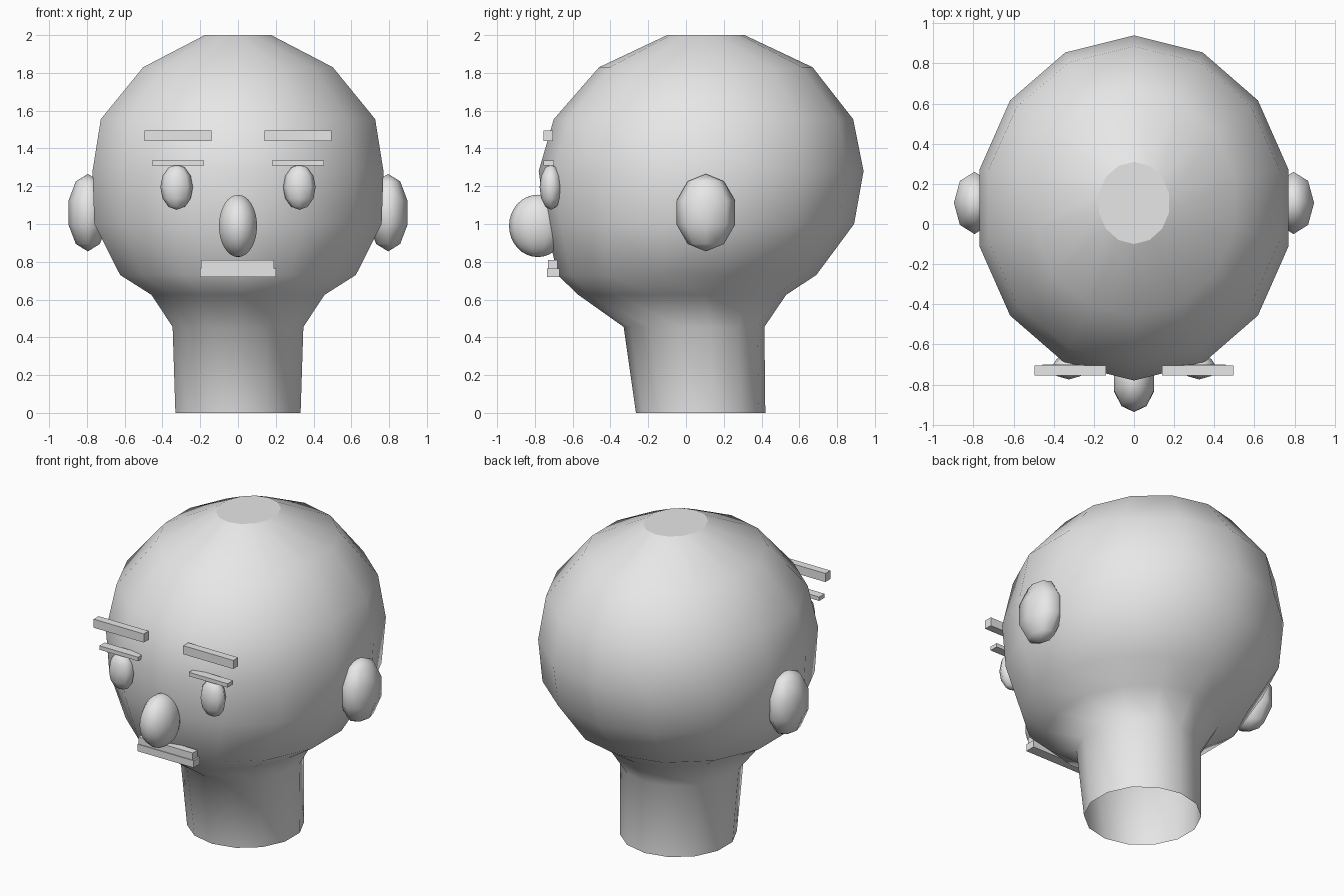
import bpy, bmesh, math

cube = bpy.data.objects.get("Cube")
if cube:
    bpy.data.objects.remove(cube, do_unlink=True)

grey = bpy.data.materials.new("plain grey")
grey.use_nodes = True
grey.diffuse_color = (0.8, 0.8, 0.8, 1)
grey.node_tree.nodes["Principled BSDF"].inputs["Base Color"].default_value = grey.diffuse_color


def finish(name, bm, smooth):
    bmesh.ops.recalc_face_normals(bm, faces=bm.faces)
    for f in bm.faces:
        f.smooth = smooth and len(f.verts) <= 4
    mesh = bpy.data.meshes.new(name)
    bm.to_mesh(mesh)
    bm.free()
    mesh.materials.append(grey)
    ob = bpy.data.objects.new(name, mesh)
    bpy.context.collection.objects.link(ob)
    return ob


def ellipsoid(name, centre, radii, segments, rings):
    bm = bmesh.new()
    bmesh.ops.create_uvsphere(bm, u_segments=segments, v_segments=rings, radius=1)
    bmesh.ops.scale(bm, vec=radii, verts=bm.verts)
    bmesh.ops.translate(bm, vec=centre, verts=bm.verts)
    return finish(name, bm, True)


def bar(name, x, y, z):
    bm = bmesh.new()
    bmesh.ops.create_cube(bm, size=1)
    bmesh.ops.scale(bm, vec=[b - a for a, b in (x, y, z)], verts=bm.verts)
    bmesh.ops.translate(bm, vec=[(a + b) / 2 for a, b in (x, y, z)], verts=bm.verts)
    return finish(name, bm, False)


# Head and open-ended neck: rings of (height, half width, front y, back y)
SIDES = 14
profile = [
    (0, 0.34, -0.265, 0.42), (0.455, 0.355, -0.33, 0.415),
    (0.625, 0.47, -0.57, 0.53), (0.73, 0.64, -0.68, 0.69),
    (1.0, 0.78, -0.74, 0.89), (1.28, 0.79, -0.78, 0.94),
    (1.555, 0.745, -0.70, 0.885), (1.83, 0.515, -0.46, 0.67),
    (2.0, 0.18, -0.10, 0.31),
]
bm = bmesh.new()
loops = []
for z, rx, front, back in profile:
    mid, ry = (front + back) / 2, (back - front) / 2
    angles = [2 * math.pi * i / SIDES for i in range(SIDES)]
    loops.append([bm.verts.new((rx * math.sin(a), mid + ry * math.cos(a), z)) for a in angles])
for low, high in zip(loops, loops[1:]):
    for i in range(SIDES):
        j = (i + 1) % SIDES
        bm.faces.new((low[i], low[j], high[j], high[i]))
bm.faces.new(loops[-1])
finish("head", bm, True)

# Paired features
for side, s in (("left", 1), ("right", -1)):
    ellipsoid(side + "_ear", (s * 0.795, 0.105, 1.06), (0.108, 0.163, 0.205), 8, 5)
    ellipsoid(side + "_eye", (s * 0.325, -0.715, 1.195), (0.086, 0.06, 0.12), 8, 6)
    bar(side + "_eyelid", sorted((s * 0.18, s * 0.455)), (-0.755, -0.70), (1.31, 1.335))
    bar(side + "_eyebrow", sorted((s * 0.14, s * 0.495)), (-0.755, -0.705), (1.44, 1.495))

# Nose and lips
ellipsoid("nose", (0, -0.785, 0.99), (0.106, 0.152, 0.165), 10, 16)
bar("upper_lip", (-0.195, 0.19), (-0.73, -0.68), (0.765, 0.81))
bar("lower_lip", (-0.2, 0.2), (-0.735, -0.67), (0.72, 0.765))
